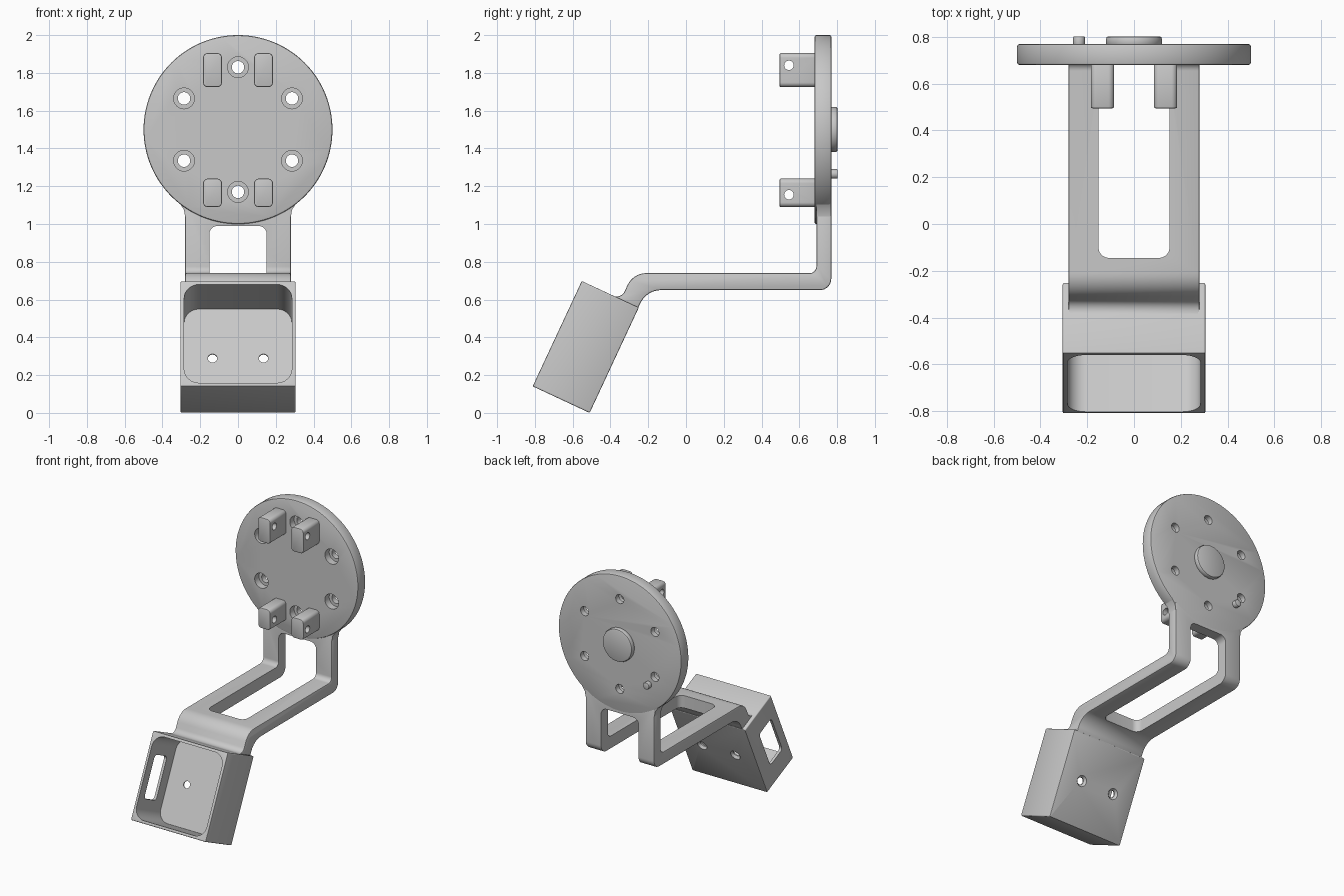
import bpy, bmesh, math
from mathutils import Matrix, Vector

if "Cube" in bpy.data.objects:
    bpy.data.objects.remove(bpy.data.objects["Cube"], do_unlink=True)

GREY = (0.58, 0.58, 0.58, 1)
mat = bpy.data.materials.new("light grey plastic")
mat.use_nodes = True
mat.diffuse_color = GREY
mat.node_tree.nodes["Principled BSDF"].inputs["Base Color"].default_value = GREY


def circle(a, b, r, n=40):
    return [(a + r * math.cos(2 * math.pi * i / n), b + r * math.sin(2 * math.pi * i / n))
            for i in range(n)]


def fillet(corners, steps=8):
    """Round each (a, b, radius) corner of a polygon."""
    out = []
    for i, (a, b, r) in enumerate(corners):
        p = Vector((a, b))
        if r == 0:
            out.append((a, b))
            continue
        d1 = (Vector(corners[i - 1][:2]) - p).normalized()
        d2 = (Vector(corners[(i + 1) % len(corners)][:2]) - p).normalized()
        half = d1.angle(d2) / 2
        mid = (d1 + d2).normalized()
        centre = p + mid * (r / math.sin(half))
        start = p + d1 * (r / math.tan(half)) - centre
        end = p + d2 * (r / math.tan(half)) - centre
        sweep = start.angle(end)
        for k in range(steps + 1):
            t = k / steps
            v = (start * math.sin((1 - t) * sweep) + end * math.sin(t * sweep)) / math.sin(sweep)
            out.append(tuple(centre + v))
    return out


def rounded_rect(a0, a1, b0, b1, r):
    return fillet([(a0, b0, r), (a1, b0, r), (a1, b1, r), (a0, b1, r)])


def prism(name, axis, pts, lo, hi, bevel=0, top=None):
    """Extrude a 2D outline along an axis; top gives a different end outline."""
    place = {"X": lambda a, b, c: (c, a, b),
             "Y": lambda a, b, c: (a, c, b),
             "Z": lambda a, b, c: (a, b, c)}[axis]
    bm = bmesh.new()
    v0 = [bm.verts.new(place(a, b, lo)) for a, b in pts]
    v1 = [bm.verts.new(place(a, b, hi)) for a, b in (top or pts)]
    bm.faces.new(v0)
    bm.faces.new(v1[::-1])
    for i in range(len(v0)):
        j = (i + 1) % len(v0)
        bm.faces.new((v0[i], v1[i], v1[j], v0[j]))
    bmesh.ops.recalc_face_normals(bm, faces=bm.faces)
    mesh = bpy.data.meshes.new(name)
    bm.to_mesh(mesh)
    bm.free()
    mesh.materials.append(mat)
    ob = bpy.data.objects.new(name, mesh)
    bpy.context.scene.collection.objects.link(ob)
    if bevel:
        m = ob.modifiers.new("edge", "BEVEL")
        m.width, m.segments, m.limit_method = bevel, 2, "ANGLE"
        m.angle_limit = math.radians(40)
    return ob


def finish(ob, cutters=(), matrix=None):
    """Cut the holes, bake the modifiers, place and shade the part."""
    for c in cutters:
        m = ob.modifiers.new("cut", "BOOLEAN")
        m.operation, m.object, m.solver = "DIFFERENCE", c, "EXACT"
    bpy.context.view_layer.update()
    baked = bpy.data.meshes.new_from_object(
        ob.evaluated_get(bpy.context.evaluated_depsgraph_get()))
    ob.modifiers.clear()
    ob.data = baked
    for c in cutters:
        bpy.data.objects.remove(c, do_unlink=True)
    if matrix:
        ob.matrix_world = matrix
    bpy.ops.object.select_all(action="DESELECT")
    bpy.context.view_layer.objects.active = ob
    ob.select_set(True)
    bpy.ops.object.shade_smooth_by_angle(angle=math.radians(30))


# Round mounting plate with six counterbored screw holes
DISC_Z = 1.5
plate = prism("mounting_plate", "Y", circle(0, DISC_Z, 0.5, 112), 0.68, 0.77, 0.01)
cuts = []
for i in range(6):
    ang = math.radians(30 + 60 * i)
    x, z = 0.33 * math.cos(ang), DISC_Z + 0.33 * math.sin(ang)
    cuts.append(prism("screw_cut", "Y", circle(x, z, 0.033), 0.6, 0.85))
    cuts.append(prism("bore_cut", "Y", circle(x, z, 0.055), 0.6, 0.73))
finish(plate, cuts)

# Hub and locating peg on the back of the plate
finish(prism("back_hub", "Y", circle(0, DISC_Z, 0.12, 64), 0.76, 0.803, 0.012))
finish(prism("locating_peg", "Y", circle(-0.235, 1.265, 0.025, 32), 0.76, 0.803, 0.005))

# Four drilled lugs on the front of the plate
for side, sx in (("left", 1), ("right", -1)):
    for level, z0, z1, hole_z in (("upper", 1.725, 1.905, 1.84), ("lower", 1.09, 1.24, 1.155)):
        x0, x1 = sorted((sx * 0.085, sx * 0.185))
        lug = prism(f"{level}_{side}_lug", "Y", rounded_rect(x0, x1, z0, z1, 0.025),
                    0.495, 0.69, 0.007)
        finish(lug, [prism("pin_cut", "X", circle(0.545, hole_z, 0.025), x0 - 0.05, x1 + 0.05)])

# Bent arm from the box up to the plate, with a long window through the bend
arm_side = fillet([
    (-0.259, 0.545, 0), (-0.207, 0.65, 0.12), (0.769, 0.65, 0.06), (0.769, 1.105, 0),
    (0.69, 1.105, 0), (0.69, 0.74, 0.035), (-0.28, 0.74, 0.11), (-0.345, 0.601, 0.045),
    (-0.404, 0.629, 0), (-0.410, 0.615, 0)])
arm = prism("bent_arm", "X", arm_side, -0.28, 0.28, 0.009)
finish(arm, [
    prism("floor_window_cut", "Z", rounded_rect(-0.152, 0.152, -0.145, 0.95, 0.045), 0.55, 0.85),
    prism("upright_window_cut", "Y", rounded_rect(-0.152, 0.152, 0.5, 0.99, 0.045), 0.6, 0.85)])

# Small webs blending the arm into the plate rim
for side, sx in (("left", 1), ("right", -1)):
    web = [(0.26, 1.04), (0.28, 1.04), (0.286, 1.075), (0.308, 1.108), (0.26, 1.11)]
    finish(prism(f"{side}_web", "Y", [(sx * x, z) for x, z in web], 0.692, 0.767))

# Tilted open box, made upright and then leaned back
S, D = 0.615, 0.333
box = prism("open_box", "Y", rounded_rect(-0.305, 0.305, 0, S, 0.008), -D, 0, 0.006)
cuts = [prism("cavity_cut", "Y", rounded_rect(-0.285, 0.285, 0.02, S - 0.02, 0.08), -0.5, -0.025),
        prism("side_window_cut", "X", rounded_rect(-0.265, -0.11, 0.155, 0.46, 0.025), -0.4, -0.2)]
for x in (-0.135, 0.135):
    cuts.append(prism("hole_cut", "Y", circle(x, S / 2, 0.025), -0.1, 0.05))
    cuts.append(prism("countersink_cut", "Y", circle(x, S / 2, 0.024), -0.018, 0.005,
                      top=circle(x, S / 2, 0.042)))
finish(box, cuts, Matrix.Translation((0, -0.51, 0)) @ Matrix.Rotation(math.radians(-25), 4, "X"))
